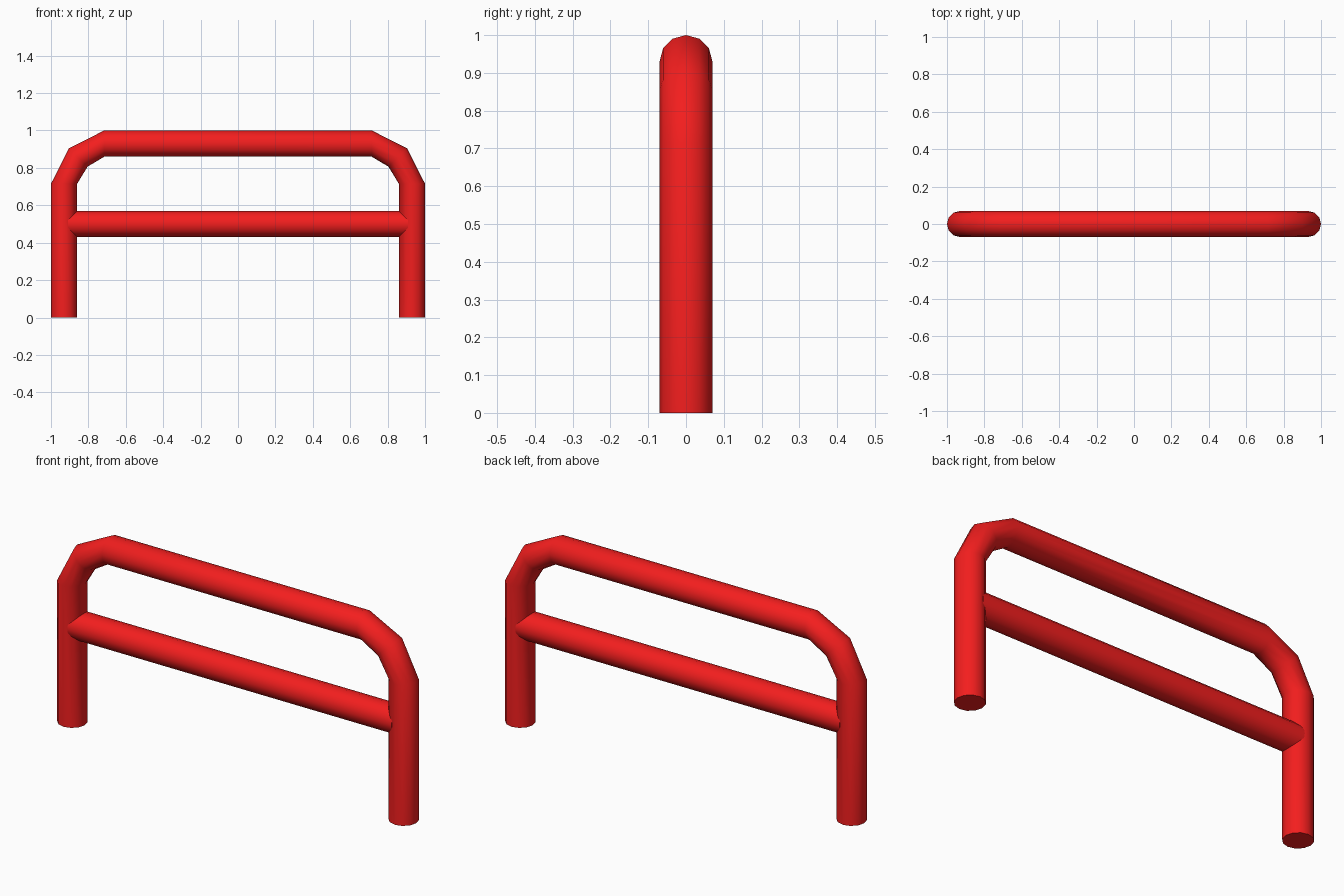
import bpy, bmesh
from math import sin, cos, pi
from mathutils import Vector

if "Cube" in bpy.data.objects:
    bpy.data.objects.remove(bpy.data.objects["Cube"])

R, SIDES = 0.07, 12
red = bpy.data.materials.new("red_paint")
red.diffuse_color = (0.9, 0.013, 0.013, 1)
red.use_nodes = True
red.node_tree.nodes["Principled BSDF"].inputs["Base Color"].default_value = red.diffuse_color


def tube(name, path):
    """Sweep a 12-sided ring along (x, z, tangent_x, tangent_z) stations."""
    bm = bmesh.new()
    rings = []
    for x, z, tx, tz in path:
        t = Vector((tx, 0, tz)).normalized()
        side = Vector((-t.z, 0, t.x))
        ring = []
        for i in range(SIDES):
            a = 2 * pi * i / SIDES
            p = Vector((x, 0, z)) + side * R * cos(a) + Vector((0, R * sin(a), 0))
            ring.append(bm.verts.new(p))
        rings.append(ring)
    for a, b in zip(rings, rings[1:]):
        for i in range(SIDES):
            j = (i + 1) % SIDES
            bm.faces.new((a[i], a[j], b[j], b[i]))
    bm.faces.new(rings[0])
    bm.faces.new(rings[-1])
    bmesh.ops.recalc_face_normals(bm, faces=bm.faces)
    mesh = bpy.data.meshes.new(name)
    bm.to_mesh(mesh)
    bm.free()
    mesh.materials.append(red)
    ob = bpy.data.objects.new(name, mesh)
    bpy.context.collection.objects.link(ob)
    bpy.ops.object.select_all(action='DESELECT')
    ob.select_set(True)
    bpy.context.view_layer.objects.active = ob
    bpy.ops.object.shade_smooth_by_angle(angle=0.7)
    return ob


# Bent hoop: left leg and bend, then mirrored for the right
half = [(-0.93, 0, 0, 1), (-0.93, 0.715, 0, 1),
        (-0.854, 0.856, 1, 1), (-0.715, 0.93, 1, 0)]
other = [(-x, z, tx, -tz) for x, z, tx, tz in reversed(half)]
tube("hoop_frame", half + other)

# Horizontal crossbar between the legs
tube("crossbar", [(-0.91, 0.5, 1, 0), (0.91, 0.5, 1, 0)])
